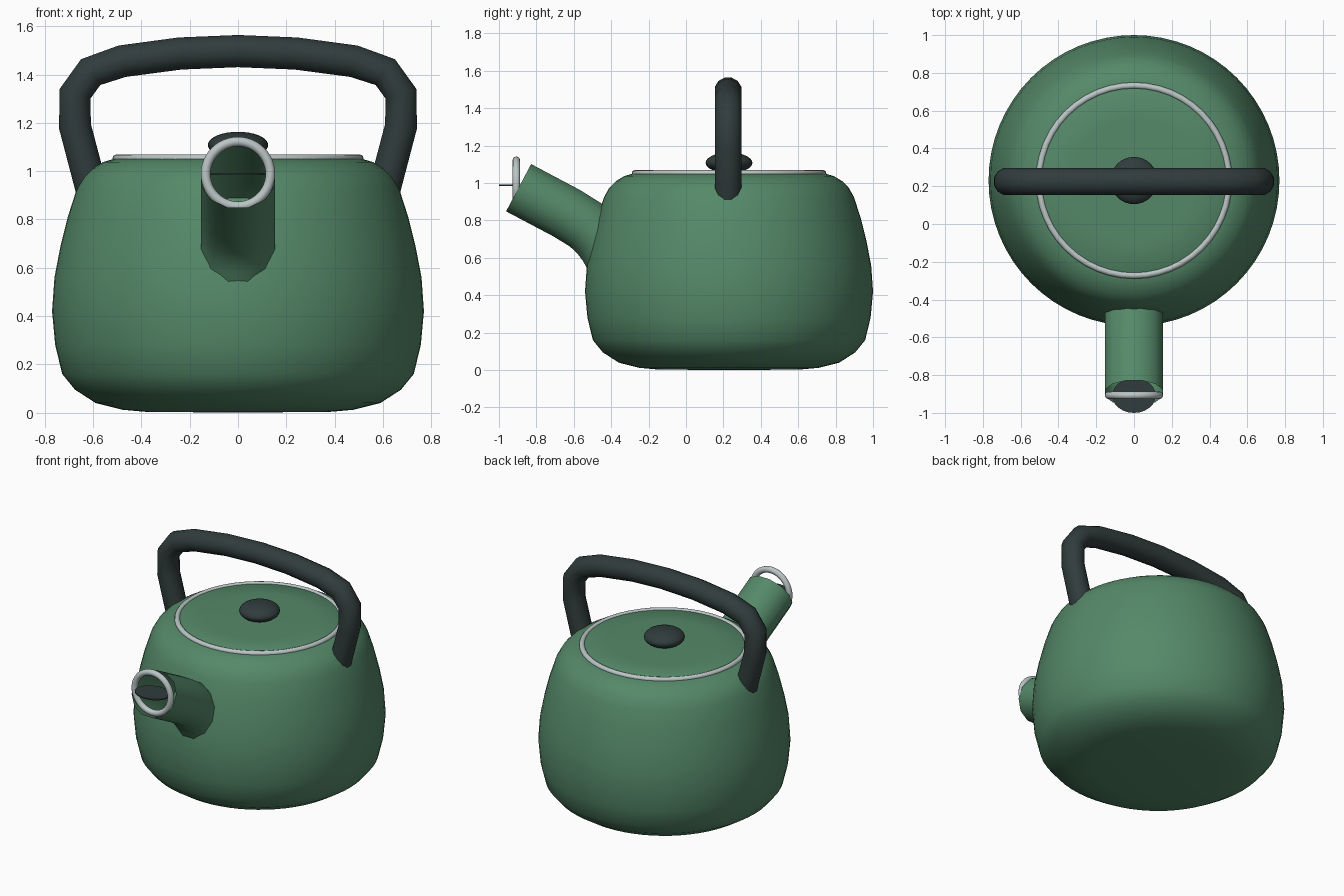
import bpy, bmesh, math
from mathutils import Vector

if "Cube" in bpy.data.objects:
    bpy.data.objects.remove(bpy.data.objects["Cube"])

CY = 0.23  # body axis position in y


def material(name, rgb):
    m = bpy.data.materials.new(name)
    m.diffuse_color = (*rgb, 1)
    m.use_nodes = True
    m.node_tree.nodes["Principled BSDF"].inputs["Base Color"].default_value = m.diffuse_color
    return m


GREEN = material("green_enamel", (0.09, 0.25, 0.14))
DARK = material("dark_grip", (0.03, 0.045, 0.045))
STEEL = material("steel", (0.5, 0.56, 0.56))


def finish(obj, mat, angle=40):
    obj.data.materials.append(mat)
    bpy.ops.object.select_all(action='DESELECT')
    bpy.context.view_layer.objects.active = obj
    obj.select_set(True)
    bpy.ops.object.shade_smooth_by_angle(angle=math.radians(angle))
    return obj


def from_bmesh(name, bm, mat, angle=40, closed=True):
    if closed:
        bmesh.ops.recalc_face_normals(bm, faces=bm.faces)
    me = bpy.data.meshes.new(name)
    bm.to_mesh(me)
    bm.free()
    obj = bpy.data.objects.new(name, me)
    bpy.context.collection.objects.link(obj)
    return finish(obj, mat, angle)


def lathe(name, profile, mat, steps=64):
    """Spin an (r, z) profile around the body axis."""
    bm = bmesh.new()
    vs = [bm.verts.new((r, CY, z)) for r, z in profile]
    es = [bm.edges.new(p) for p in zip(vs, vs[1:])]
    bmesh.ops.spin(bm, geom=vs + es, cent=(0, CY, 0), axis=(0, 0, 1),
                   angle=math.tau, steps=steps)
    bmesh.ops.remove_doubles(bm, verts=bm.verts, dist=1e-4)
    return from_bmesh(name, bm, mat)


def tube(name, path, side, ru, rv, mat, n=12, caps=True):
    """Sweep a rounded section along a planar path; side is the plane normal."""
    path, side = [Vector(p) for p in path], Vector(side)
    bm = bmesh.new()
    rings = []
    for i, p in enumerate(path):
        a = (p - path[i - 1]).normalized() if i else Vector()
        b = (path[i + 1] - p).normalized() if i < len(path) - 1 else Vector()
        v = (a + b).normalized().cross(side)
        rings.append([bm.verts.new(p + side * ru * math.cos(t) + v * rv * math.sin(t))
                      for t in (math.tau * (k + 0.5) / n for k in range(n))])
    for r0, r1 in zip(rings, rings[1:]):
        for k in range(n):
            j = (k + 1) % n
            bm.faces.new((r0[k], r0[j], r1[j], r1[k]))
    if caps:
        bm.faces.new(rings[0])
        bm.faces.new(rings[-1])
    return from_bmesh(name, bm, mat, 50)


def ring(name, loc, rot, major, minor):
    bpy.ops.mesh.primitive_torus_add(location=loc, rotation=rot, major_radius=major,
                                     minor_radius=minor, major_segments=48, minor_segments=12)
    obj = bpy.context.object
    obj.name = name
    return finish(obj, STEEL)


# Kettle body
lathe("body", [(0, 0), (0.38, 0.003), (0.48, 0.012), (0.59, 0.04), (0.675, 0.095),
               (0.728, 0.16), (0.757, 0.28), (0.77, 0.42), (0.76, 0.56), (0.735, 0.69),
               (0.705, 0.81), (0.668, 0.925), (0.64, 0.975), (0.605, 1.01),
               (0.56, 1.037), (0.51, 1.052), (0, 1.052)], GREEN)

# Lid, its steel rim and knob
lathe("lid", [(0.505, 1.05), (0.49, 1.06), (0.33, 1.065), (0, 1.067)], GREEN)
ring("lid_rim", (0, CY, 1.052), (0, 0, 0), 0.503, 0.017)
bpy.ops.mesh.primitive_uv_sphere_add(segments=32, ring_count=16, location=(0, CY, 1.108))
knob = bpy.context.object
knob.name = "lid_knob"
knob.scale = (0.125, 0.125, 0.055)
finish(knob, DARK)

# Arched handle, mirrored path
half = [(0.59, 0.87), (0.605, 0.92), (0.675, 1.185), (0.675, 1.32), (0.61, 1.41),
        (0.48, 1.455), (0.24, 1.487)]
arch = [(-x, z) for x, z in half] + [(0, 1.497)] + half[::-1]
tube("handle", [(x, CY - 0.005, z) for x, z in arch], (0, 1, 0), 0.073, 0.069, DARK)

# Open spout
spout = [(-0.36, 0.53), (-0.43, 0.66), (-0.475, 0.72), (-0.535, 0.775),
         (-0.64, 0.84), (-0.895, 0.975)]
tube("spout", [(0, y, z) for y, z in spout], (1, 0, 0), 0.159, 0.148, GREEN, caps=False)

# Spout ring and pivoting flap
ring("spout_ring", (0, -0.907, 0.988), (math.pi / 2, 0, 0), 0.134, 0.02)
bpy.ops.mesh.primitive_cylinder_add(vertices=24, radius=1, depth=1, location=(0, -0.908, 0.987))
flap = bpy.context.object
flap.name = "spout_flap"
flap.scale = (0.115, 0.092, 0.008)
finish(flap, DARK)
